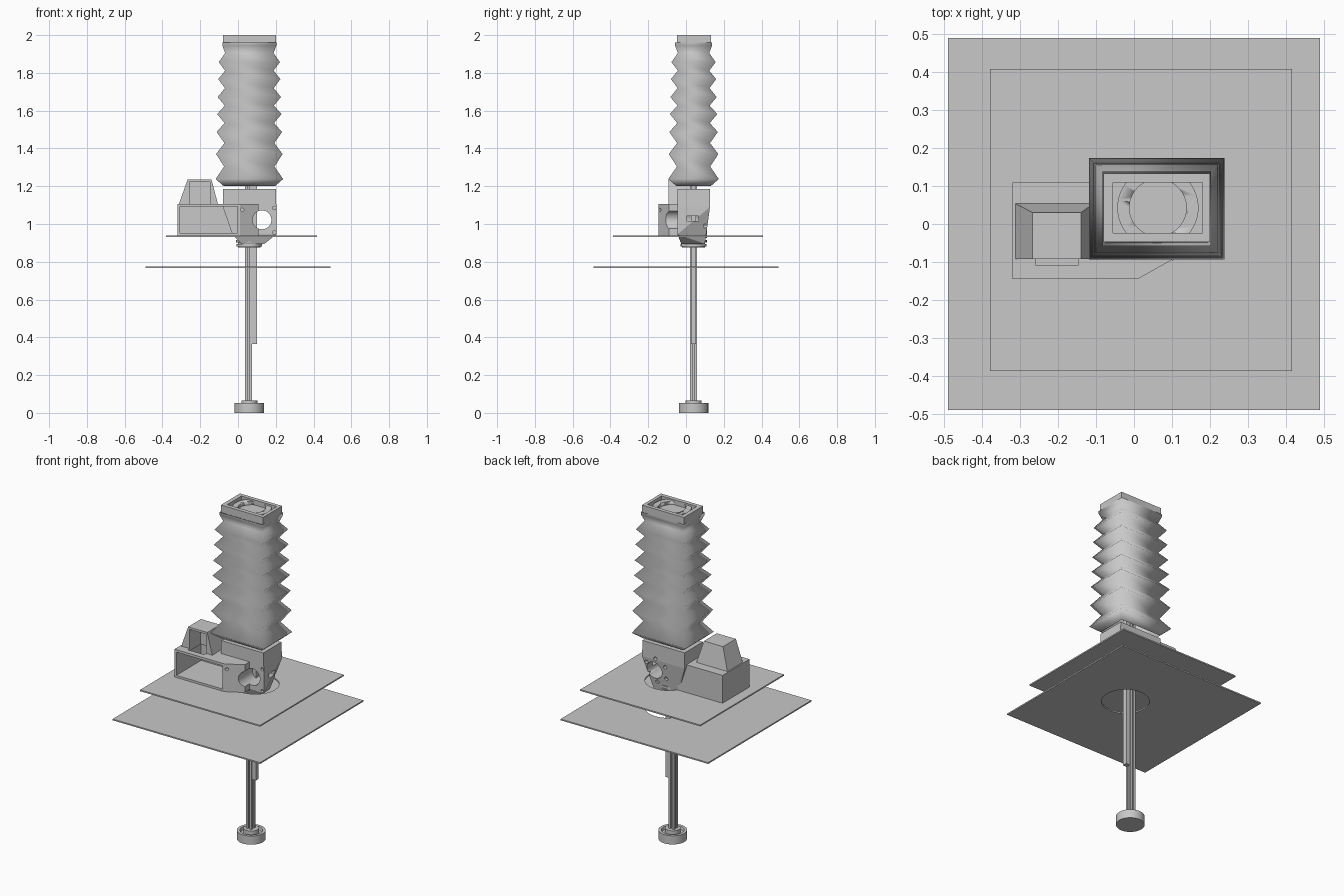
import bpy, bmesh, math
from mathutils import Vector, Matrix

cube = bpy.data.objects.get("Cube")
if cube:
    bpy.data.objects.remove(cube)

grey = bpy.data.materials.new("light_grey")
grey.use_nodes = True
grey.diffuse_color = (0.58, 0.58, 0.58, 1)
grey.node_tree.nodes["Principled BSDF"].inputs["Base Color"].default_value = (0.58, 0.58, 0.58, 1)

CX, CY = 0.06, 0.04  # vertical axis of the column


def finish(name, bm, smooth=None):
    bmesh.ops.recalc_face_normals(bm, faces=bm.faces)
    mesh = bpy.data.meshes.new(name)
    bm.to_mesh(mesh)
    bm.free()
    mesh.materials.append(grey)
    ob = bpy.data.objects.new(name, mesh)
    bpy.context.collection.objects.link(ob)
    if smooth:
        select(ob)
        bpy.ops.object.shade_smooth_by_angle(angle=math.radians(smooth))
    return ob


def select(ob):
    bpy.ops.object.select_all(action='DESELECT')
    ob.select_set(True)
    bpy.context.view_layer.objects.active = ob


def prism(name, pts, z0, z1):
    bm = bmesh.new()
    face = bm.faces.new([bm.verts.new((x, y, z0)) for x, y in pts])
    ext = bmesh.ops.extrude_face_region(bm, geom=[face])["geom"]
    bmesh.ops.translate(bm, vec=(0, 0, z1 - z0),
                        verts=[v for v in ext if isinstance(v, bmesh.types.BMVert)])
    return finish(name, bm)


def box(name, x0, x1, y0, y1, z0, z1):
    return prism(name, [(x0, y0), (x1, y0), (x1, y1), (x0, y1)], z0, z1)


def rod(name, centre, r, length, axis='Z', sides=40):
    bm = bmesh.new()
    rot = {'Z': Matrix(), 'Y': Matrix.Rotation(math.pi / 2, 4, 'X')}[axis]
    bmesh.ops.create_cone(bm, cap_ends=True, segments=sides, radius1=r, radius2=r,
                          depth=length, matrix=Matrix.Translation(centre) @ rot)
    return finish(name, bm, 35)


def lathe(name, profile, steps=48):
    bm = bmesh.new()
    vs = [bm.verts.new((CX + r, CY, z)) for r, z in profile]
    edges = [bm.edges.new(p) for p in zip(vs, vs[1:])]
    bmesh.ops.spin(bm, geom=vs + edges, cent=(CX, CY, 0), axis=(0, 0, 1),
                   angle=math.tau, steps=steps)
    bmesh.ops.remove_doubles(bm, verts=bm.verts, dist=1e-5)
    return finish(name, bm, 35)


def combine(ob, cutter, mode='DIFFERENCE'):
    mod = ob.modifiers.new("cut", 'BOOLEAN')
    mod.operation, mod.object, mod.solver = mode, cutter, 'EXACT'
    select(ob)
    bpy.ops.object.modifier_apply(modifier=mod.name)
    bpy.data.objects.remove(cutter)


# Two thin square plates with round openings
for name, x0, x1, y0, y1, z in (("lower_plate", -0.49, 0.49, -0.49, 0.49, 0.77),
                                ("upper_plate", -0.38, 0.417, -0.387, 0.408, 0.935)):
    plate = box(name, x0, x1, y0, y1, z - 0.004, z + 0.004)
    combine(plate, rod("cutter", (0.09, 0.035, z), 0.13, 0.1, sides=64))

# Slotted square post and side rail
h, s, d = 0.0185, 0.005, 0.009
side = [(-h, -h), (-s, -h), (-s, -d), (s, -d), (s, -h)]
outline = []
for k in range(4):
    m = Matrix.Rotation(k * math.pi / 2, 2)
    outline += [tuple(m @ Vector(p) + Vector((0.056, CY))) for p in side]
prism("post", outline, 0.03, 1.95)
box("side_rail", 0.075, 0.1, 0.026, 0.054, 0.365, 1.95)

# Foot cup with hub
lathe("foot", [(0, 0), (0.078, 0), (0.078, 0.052), (0.062, 0.052), (0.058, 0.035),
               (0.042, 0.035), (0.042, 0.065), (0, 0.065)])

# Stacked collar under the housing
lathe("collar_rings", [(0, 0.875), (0.06, 0.875), (0.06, 0.882), (0.068, 0.882),
                       (0.068, 0.893), (0.06, 0.893), (0.06, 0.902), (0.07, 0.902),
                       (0.07, 0.915), (0.06, 0.915), (0.06, 0.925), (0.072, 0.925),
                       (0.072, 0.94), (0, 0.94)])

# Central housing: tapered hull with a bore
bm = bmesh.new()
for x0, x1, y0, y1, z in ((-0.08, 0.2, -0.045, 0.127, 1.185),
                          (-0.08, 0.203, -0.045, 0.127, 1.09),
                          (-0.03, 0.203, -0.045, 0.105, 0.945),
                          (0.02, 0.14, -0.025, 0.1, 0.895)):
    for x in (x0, x1):
        for y in (y0, y1):
            # the back corner by the bore is cut away toward the bottom
            dx = 0.045 if z < 1 and x > 0.15 and y > 0 else 0
            bm.verts.new((x - dx, y, z))
hull = bmesh.ops.convex_hull(bm, input=bm.verts)
bmesh.ops.delete(bm, geom=[v for v in bm.verts if not v.link_faces], context='VERTS')
housing = finish("central_housing", bm)
combine(housing, rod("cutter", (0.127, 0.04, 1.022), 0.05, 0.6, 'Y'))
for k in range(6):
    a = math.tau * (k + 0.5) / 6
    combine(housing, rod("cutter", (0.115 + 0.072 * math.cos(a), 0.125, 1.025 + 0.072 * math.sin(a)),
                         0.011, 0.06, 'Y', 16))
for x, z in ((0.06, 1.085), (0.192, 1.085), (0.192, 0.955)):
    combine(housing, rod("cutter", (x, -0.045, z), 0.009, 0.03, 'Y', 16))
combine(housing, box("cutter", 0.17, 0.25, 0.005, 0.065, 1.015, 1.042))

# Seat rim around the post on top of the housing
rim = box("housing_top_recess_cutter", -0.05, 0.17, -0.02, 0.1, 1.165, 1.25)
combine(housing, rim)

# Side box with an open front and an angled end
side_box = prism("side_box", [(-0.32, -0.145), (0.01, -0.145), (0.108, -0.09),
                              (0.108, -0.04), (-0.02, 0.11), (-0.32, 0.11)], 0.94, 1.107)

# Tapered cap on the side box
bm = bmesh.new()
for x0, x1, y0, y1, z in ((-0.315, -0.105, -0.092, 0.055, 1.1),
                          (-0.267, -0.14, -0.092, 0.03, 1.235)):
    for x in (x0, x1):
        for y in (y0, y1):
            bm.verts.new((x, y, z))
bmesh.ops.convex_hull(bm, input=bm.verts)
combine(side_box, finish("tapered_cap", bm), 'UNION')
side_box.name = "side_box_with_cap"
combine(side_box, box("cutter", -0.308, -0.002, -0.2, 0.09, 0.953, 1.092))
combine(side_box, box("cutter", -0.258, -0.148, -0.11, 0.015, 1.06, 1.222))
combine(side_box, rod("cutter", (0.127, -0.05, 1.022), 0.05, 0.4, 'Y'))
combine(side_box, rod("cutter", (0.022, -0.14, 1.075), 0.009, 0.08, 'Y', 16))

# Folded rectangular bellows
peaks = (1.857, 1.767, 1.672, 1.582, 1.487, 1.37, 1.238)
rings = [(1.96, 0.143), (1.945, 0.143), (1.905, 0.128)]
for i, z in enumerate(peaks):
    rings.append((z, 0.162 + 0.0028 * i))
    if i < len(peaks) - 1:
        rings.append(((z + peaks[i + 1]) / 2, 0.128 + 0.001 * i))
rings.append((1.2, 0.135))
bm = bmesh.new()
loops = []
for z, hx in rings:
    hy = hx - 0.045
    loops.append([bm.verts.new((CX + sx * hx, CY + sy * hy, z))
                  for sx, sy in ((-1, -1), (1, -1), (1, 1), (-1, 1))])
for a, b in zip(loops, loops[1:]):
    for k in range(4):
        n = (k + 1) % 4
        bm.faces.new((a[k], a[n], b[n], b[k]))
finish("bellows", bm, 180)

# Top frame with recess and clipped ring
frame = box("top_frame", -0.08, 0.2, -0.048, 0.133, 1.955, 2.0)
combine(frame, box("cutter", -0.055, 0.18, -0.024, 0.11, 1.97, 2.1))
ring = rod("clipped_ring", (CX + 0.003, 0.043, 1.979), 0.107, 0.022, sides=64)
combine(ring, rod("cutter", (CX + 0.003, 0.043, 1.98), 0.075, 0.1, sides=64))
combine(ring, box("cutter", -0.1, 0.3, -0.024, 0.11, 1.9, 2.1), 'INTERSECT')
